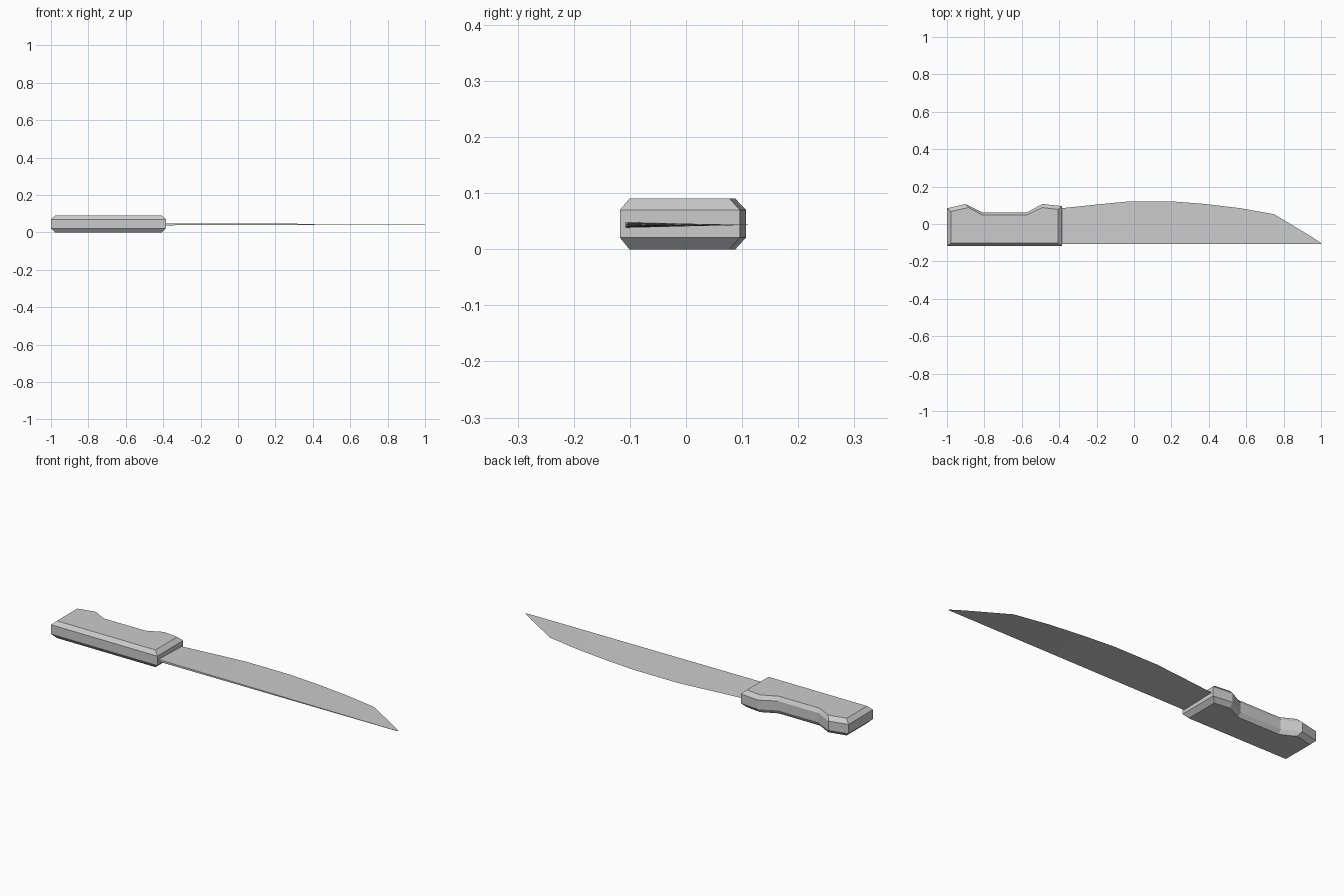
import bpy
import bmesh

cube = bpy.data.objects.get("Cube")
if cube:
    bpy.data.objects.remove(cube)

grey = bpy.data.materials.new("light_grey")
grey.use_nodes = True
colour = (0.6, 0.6, 0.6, 1)
grey.diffuse_color = colour
grey.node_tree.nodes["Principled BSDF"].inputs["Base Color"].default_value = colour


def loft(name, rings):
    """Join matching outlines into a closed solid; each ring is a list of points."""
    bm = bmesh.new()
    loops = [[bm.verts.new(p) for p in ring] for ring in rings]
    n = len(loops[0])
    for low, high in zip(loops, loops[1:]):
        for i in range(n):
            j = (i + 1) % n
            bm.faces.new((low[i], low[j], high[j], high[i]))
    bm.faces.new(loops[0][::-1])
    bm.faces.new(loops[-1])
    bmesh.ops.remove_doubles(bm, verts=bm.verts, dist=0.0001)
    bmesh.ops.recalc_face_normals(bm, faces=bm.faces)
    mesh = bpy.data.meshes.new(name)
    bm.to_mesh(mesh)
    bm.free()
    mesh.materials.append(grey)
    obj = bpy.data.objects.new(name, mesh)
    bpy.context.collection.objects.link(obj)
    return obj


# Handle: a wide outline at mid height, a smaller one on the two flat faces
outer = [(-1, -0.118), (-0.385, -0.118), (-0.385, 0.096), (-0.49, 0.107),
         (-0.575, 0.061), (-0.81, 0.061), (-0.9, 0.107), (-1, 0.084)]
inner = [(-0.978, -0.101), (-0.407, -0.101), (-0.407, 0.078), (-0.49, 0.088),
         (-0.572, 0.049), (-0.812, 0.049), (-0.885, 0.088), (-0.978, 0.067)]
levels = [(inner, 0), (outer, 0.021), (outer, 0.07), (inner, 0.09)]
loft("handle", [[(x, y, z) for x, y in ring] for ring, z in levels])

# Blade: triangular sections, thick along the straight back, thin at the curved edge
edge = [(-0.4, 0.083), (-0.2, 0.104), (-0.035, 0.12), (0.215, 0.12), (0.38, 0.107),
        (0.565, 0.085), (0.75, 0.052), (0.94, -0.062), (1, -0.102)]
back_y, mid_z = -0.108, 0.0435
sections = []
for x, y in edge:
    half = 0.005 * (1 - x) / 1.4 + 0.0004
    sections.append([(x, back_y, mid_z - half), (x, y, mid_z), (x, back_y, mid_z + half)])
loft("blade", sections)
